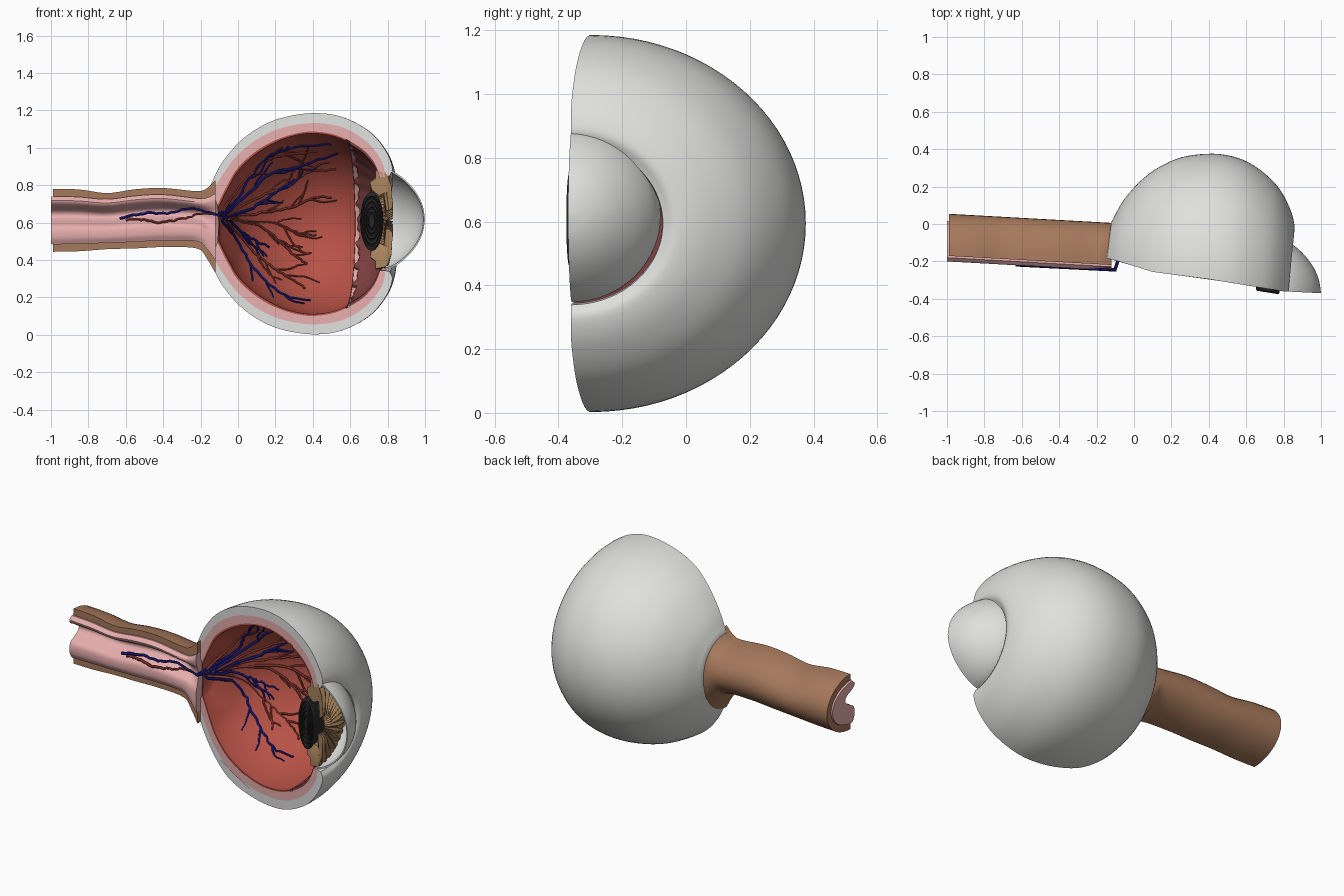
import bpy, bmesh, math, random
from mathutils import Vector

if "Cube" in bpy.data.objects:
    bpy.data.objects.remove(bpy.data.objects["Cube"])

random.seed(4)
CZ, DEEP = 0.594, 1.13          # eye axis height, depth stretch behind the cut


def material(name, *rgb):
    m = bpy.data.materials.new(name)
    m.diffuse_color = (*rgb, 1)
    m.use_nodes = True
    m.node_tree.nodes["Principled BSDF"].inputs["Base Color"].default_value = m.diffuse_color
    return m


WHITE = material("white", 0.74, 0.74, 0.73)
PINK = material("pink", 0.80, 0.42, 0.42)
RED = material("retina red", 0.48, 0.085, 0.062)
DULL = material("dull red", 0.23, 0.055, 0.055)
BROWN = material("sheath brown", 0.38, 0.19, 0.105)
TAN = material("iris tan", 0.40, 0.23, 0.11)
BLACK = material("black", 0.02, 0.02, 0.02)
BLUE = material("vein blue", 0.012, 0.012, 0.24)
ARTERY = material("artery red", 0.27, 0.045, 0.035)
CUT = [(-1, -.18), (-.1, -.23), (.4, -.295), (.8, -.36), (1, -.37)]


def interp(pts, x):
    x = min(max(x, pts[0][0]), pts[-1][0])
    for (a, p), (b, q) in zip(pts, pts[1:]):
        if x <= b:
            return p + (q - p) * (x - a) / (b - a)


def place(x, d, z, shift=0.0):
    """Point at depth d behind the slanted cut surface."""
    rim = interp([(-.15, .045), (.1, 0)], x) * max(0, 1 - d / .25) if shift else 0
    return Vector((x + shift * d, interp(CUT, x) + d + rim, z))


def smooth(pts, k=5):
    """Catmull-Rom curve through points of any size."""
    v = [Vector(p) for p in pts]
    v = [2 * v[0] - v[1]] + v + [2 * v[-1] - v[-2]]
    return [0.5 * (2 * b + (c - a) * t + (2 * a - 5 * b + 4 * c - d) * t * t
                   + (3 * b - a - 3 * c + d) * t ** 3)
            for a, b, c, d in zip(v, v[1:], v[2:], v[3:])
            for t in (i / k for i in range(k))] + [v[-2]]


def add_object(name, data, mat):
    data.materials.append(mat)
    ob = bpy.data.objects.new(name, data)
    bpy.context.collection.objects.link(ob)
    bpy.context.view_layer.objects.active = ob
    ob.select_set(True)
    if ob.type == 'CURVE':
        bpy.ops.object.convert(target='MESH')
    bpy.ops.object.shade_smooth_by_angle(angle=math.radians(40))
    bpy.ops.object.select_all(action='DESELECT')


def skin(name, rings, mat):
    """Closed rings joined in a row, with both ends capped."""
    bm = bmesh.new()
    rows = [[bm.verts.new(p) for p in r] for r in rings]
    n = len(rows[0])
    for a, b in zip(rows, rows[1:]):
        for i in range(n):
            bm.faces.new((a[i], a[(i + 1) % n], b[(i + 1) % n], b[i]))
    bm.faces.new(rows[0])
    bm.faces.new(rows[-1])
    bmesh.ops.remove_doubles(bm, verts=bm.verts, dist=1e-5)
    bmesh.ops.recalc_face_normals(bm, faces=bm.faces)
    me = bpy.data.meshes.new(name)
    bm.to_mesh(me)
    bm.free()
    add_object(name, me, mat)


def half_turn(name, profile, mat, n=48, cz=CZ, deep=DEEP, shift=0.1, warp=lambda a, x, r: (x, r)):
    """Closed (x, radius) profile swept half way round the eye axis."""
    rings = []
    for a in (math.pi * i / n for i in range(n + 1)):
        pts = [warp(a, x, r) for x, r in profile]
        rings.append([place(x, r * math.sin(a) * deep, cz + r * math.cos(a), shift)
                      for x, r in pts])
    skin(name, rings, mat)


def shell(outer, inner):
    return [tuple(p) for p in outer] + [tuple(p) for p in reversed(inner)]


# Eyeball layers
outer = smooth([(-.145, .21), (-.09, .32), (0, .43), (.1, .507), (.22, .562), (.39, .591),
                (.55, .573), (.7, .495), (.79, .39), (.825, .3), (.81, .255)])
middle = smooth([(-.14, .17), (-.07, .28), (0, .37), (.1, .45), (.22, .508), (.39, .538),
                 (.55, .518), (.68, .445), (.76, .35), (.785, .28), (.785, .25)])
inner = smooth([(-.11, .1), (-.06, .2), (0, .3), (.1, .39), (.22, .455), (.37, .492),
                (.52, .475), (.65, .41), (.72, .34), (.75, .28), (.76, .25)])
half_turn("sclera", shell(outer, middle), WHITE)
half_turn("choroid", shell(middle, inner), PINK)
back = [Vector((-.105, 0))] + [p for p in inner if p.x < .6]
half_turn("retina", shell(back, [Vector((p.x, max(p.y - .01, 0))) + Vector((.006, 0)) *
                                 (p.x < .2) for p in back]), RED, n=96)
# Ragged band in front of the retina
front = [p for p in inner if p.x > .56]
half_turn("ciliary_band", shell(front, [p - Vector((0, .017)) for p in front]), DULL, n=96,
          warp=lambda a, x, r: (x + (.02 + .012 * math.sin(23 * a) + .01 * math.sin(41 * a))
                                * (x < .6), r - .004 * abs(math.sin(14 * a))))

# Front dome, a thin hollow shell
dome = smooth([(.79, .27), (.84, .25), (.9, .205), (.955, .14), (.988, .07), (1.0, 0)], 4)
half_turn("cornea", shell(dome, [Vector((p.x - .007, p.y * .975)) for p in dome]), WHITE,
          n=32, cz=.618, deep=1.03, shift=0)

# Ruffled iris and the thicker ring behind it
half_turn("iris", [(.775, .25), (.795, .245), (.812, .18), (.82, .07), (.80, .05), (.785, .16)],
          TAN, n=144, cz=.615, deep=1, shift=0,
          warp=lambda a, x, r: (x + .01 * math.sin(30 * a + 12 * r), r))
half_turn("ciliary_body", [(.735, .262), (.79, .252), (.80, .15), (.755, .13), (.715, .16),
                           (.705, .2), (.735, .22)], TAN, n=144, cz=.615, deep=1.03, shift=.03,
          warp=lambda a, x, r: (x, r + .006 * math.sin(40 * a)))

# Lens: half ellipsoid with rings stepped into the cut face
steps = [(math.sin(t * math.pi / 16), .17 * math.cos(t * math.pi / 16)) for t in range(1, 9)]
steps += [(1, -.012), (.93, -.02)]
for s in (.8, .62, .44, .26):
    steps += [(s + .06, -.02), (s + .03, -.01), (s, -.01), (s - .03, -.02)]
skin("lens", [[place(.715 + .062 * s * math.cos(k * math.pi / 20), d,
                     .607 + .157 * s * math.sin(k * math.pi / 20)) for k in range(40)]
              for s, d in steps], BLACK)

# Optic nerve stations: x, centre height, sheath radius, core radius
stations = smooth([(-.99, .612, .168, .126), (-.85, .612, .165, .122), (-.7, .608, .15, .114),
                   (-.55, .62, .158, .12), (-.4, .627, .158, .12), (-.22, .615, .153, .112),
                   (-.165, .595, .19, .135), (-.12, .578, .25, .175)])


def arc(x, cz, r, depth, base):
    return [place(x, base + (depth - base) * math.sin(a), cz + r * math.cos(a))
            for a in (math.pi * i / 20 for i in range(21))]


skin("nerve_sheath", [arc(x, c, R, .235, .01) + arc(x, c, r, .19, .01)[::-1]
                      for x, c, R, r in stations], BROWN)
# Nerve core with a groove along its cut face, fading towards the eye
groove = smooth([(-1, 0), (-.75, -.016), (-.3, -.012), (-.1, .025), (.15, .07), (.42, .06),
                 (.64, 0), (.85, -.02), (1, 0)], 3)
skin("nerve_core", [arc(x, c, r + .003, .195, 0)
                    + [place(x, d * interp([(-.25, 1), (-.12, .25)], x), c + t * r)
                       for t, d in groove[1:-1]] for x, c, R, r in
                    [(-1, .612, .124, .122)[:2] + (.168, .122)] + [tuple(s) for s in stations]],
     PINK)


# Blood vessels, laid on the retina and along the nerve
def on_surface(x, z, lift):
    if x < -.09:
        return place(x, -.006 - lift, z)
    d, u = 0, x
    for _ in range(4):
        r = interp(inner, u) - .012
        d = DEEP * math.sqrt(max(r * r - (z - CZ) ** 2, 0)) - lift
        d *= min(1, (x + .09) / .06)
        u = x - .1 * d
    return place(u, d, z, .1)


def twig(path, i, turn):
    """Side branch that leaves the path and bends back along it."""
    p, way = path[i].copy(), path[i + 1] - path[i - 1]
    angle, out = math.atan2(way.y, way.x) + turn, [path[i].copy()]
    for _ in range(random.randint(4, 8)):
        p += Vector((math.cos(angle), math.sin(angle))) * .024
        angle += random.uniform(-.3, .3) - turn * .1
        if p.x > .54 or abs(p.y - CZ) > interp(inner, p.x) - .05:
            break
        out.append(p.copy())
    return out


def vessels(name, courses, mat, lift, twigs, width):
    cu = bpy.data.curves.new(name, 'CURVE')
    cu.dimensions, cu.bevel_depth, cu.bevel_resolution, cu.use_fill_caps = '3D', width, 1, True
    for n, pts in enumerate(courses):
        path = [p + Vector((random.uniform(-.004, .004), random.uniform(-.004, .004)))
                for p in smooth(pts, 6)]
        lines = [(path, 1)]
        for k in range(twigs if n else 0):
            i = int((len(path) - 3) * (.35 + .6 * (k + random.random() * .5) / twigs))
            lines.append((twig(path, i, random.choice((-1, 1)) * random.uniform(.4, .7)), .7))
        for line, size in lines:
            sp = cu.splines.new('POLY')
            sp.points.add(len(line) - 1)
            for i, (pt, (x, z)) in enumerate(zip(sp.points, line)):
                pt.co = (*on_surface(x, z, lift), 1)
                pt.radius = size * (1 - .4 * i / len(line))
    add_object(name, cu, mat)


vessels("veins", [
    [(-.63, .625), (-.5, .65), (-.38, .65), (-.26, .675), (-.15, .655), (-.06, .63), (0, .64)],
    [(-.1, .64), (.0, .73), (.06, .84), (.16, .95), (.3, 1.0), (.5, 1.02)],
    [(-.08, .64), (.05, .75), (.17, .86), (.33, .9), (.53, .97)],
    [(-.06, .63), (.08, .68), (.2, .76), (.3, .83)],
    [(-.08, .63), (.01, .56), (.08, .51), (.17, .47)],
    [(-.09, .62), (.0, .5), (.08, .36), (.18, .26), (.28, .2), (.39, .185)]], BLUE, .012, 3, .009)
vessels("arteries", [
    [(-.6, .615), (-.5, .615), (-.42, .6), (-.3, .62), (-.2, .645), (-.1, .64), (0, .62)],
    [(-.09, .65), (.03, .82), (.14, .92), (.25, .96), (.42, .98)],
    [(-.06, .64), (.12, .74), (.26, .79), (.38, .87), (.52, .88)],
    [(-.05, .63), (.12, .65), (.28, .68), (.4, .73), (.5, .735)],
    [(-.05, .62), (.12, .58), (.22, .5), (.3, .43), (.37, .38)],
    [(-.07, .62), (.07, .46), (.17, .37), (.27, .31), (.36, .25)],
    [(.05, .61), (.2, .6), (.31, .55), (.42, .53)]], ARTERY, .006, 4, .009)
